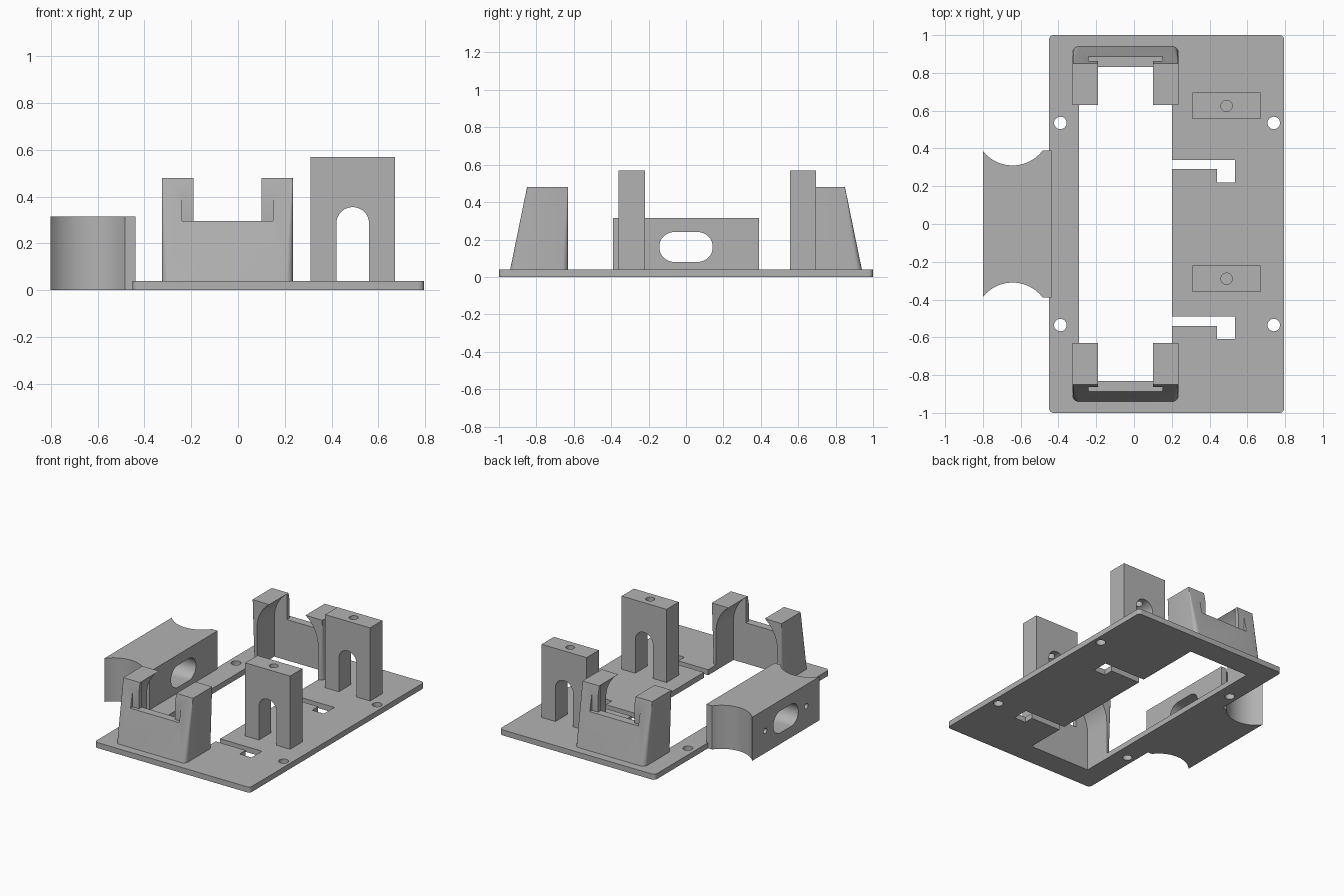
import bpy, bmesh, math

cube = bpy.data.objects.get("Cube")
if cube:
    bpy.data.objects.remove(cube, do_unlink=True)

grey = bpy.data.materials.new("plain grey")
grey.use_nodes = True
COLOUR = (0.45, 0.45, 0.45, 1)
grey.diffuse_color = COLOUR
grey.node_tree.nodes["Principled BSDF"].inputs["Base Color"].default_value = COLOUR


def arc(cx, cy, r, start, end, steps=16):
    angles = [math.radians(start + (end - start) * i / steps) for i in range(steps + 1)]
    return [(cx + r * math.cos(a), cy + r * math.sin(a)) for a in angles]


def rect(x0, x1, y0, y1):
    return [(x0, y0), (x1, y0), (x1, y1), (x0, y1)]


def round_rect(x0, x1, y0, y1, r):
    return (arc(x1 - r, y1 - r, r, 0, 90, 6) + arc(x0 + r, y1 - r, r, 90, 180, 6)
            + arc(x0 + r, y0 + r, r, 180, 270, 6) + arc(x1 - r, y0 + r, r, 270, 360, 6))


def loft(name, lower, upper, lo, hi, axis="z"):
    """Solid between two matching outlines placed at lo and hi along an axis."""
    place = {"z": lambda p, d: (p[0], p[1], d),
             "y": lambda p, d: (p[0], d, p[1]),
             "x": lambda p, d: (d, p[0], p[1])}[axis]
    bm = bmesh.new()
    a = [bm.verts.new(place(p, lo)) for p in lower]
    b = [bm.verts.new(place(p, hi)) for p in upper]
    bm.faces.new(a)
    bm.faces.new(b)
    for i in range(len(a)):
        j = (i + 1) % len(a)
        bm.faces.new((a[i], a[j], b[j], b[i]))
    bmesh.ops.recalc_face_normals(bm, faces=bm.faces[:])
    mesh = bpy.data.meshes.new(name)
    bm.to_mesh(mesh)
    bm.free()
    mesh.materials.append(grey)
    obj = bpy.data.objects.new(name, mesh)
    bpy.context.collection.objects.link(obj)
    return obj


def prism(name, outline, lo, hi, axis="z"):
    return loft(name, outline, outline, lo, hi, axis)


def hole(x, y, r, lo, hi, axis="z"):
    return prism("hole_cutter", arc(x, y, r, 0, 360, 32)[:-1], lo, hi, axis)


def carve(obj, cutters):
    """Subtract the cutters, bake the result and keep creases sharp."""
    for c in cutters:
        c.hide_render = True
        m = obj.modifiers.new("cut", "BOOLEAN")
        m.operation, m.solver, m.object = "DIFFERENCE", "EXACT", c
    bpy.context.view_layer.update()
    graph = bpy.context.evaluated_depsgraph_get()
    mesh = bpy.data.meshes.new_from_object(obj.evaluated_get(graph))
    obj.modifiers.clear()
    obj.data = mesh
    for c in cutters:
        bpy.data.objects.remove(c, do_unlink=True)
    mesh.shade_smooth()
    mesh.set_sharp_from_angle(angle=math.radians(30))


# Base plate with long opening, hooked cable slots and screw holes
MID, TOP = -0.045, 0.04
plate = prism("base_plate", round_rect(-0.45, 0.795, -1, 1, 0.025), 0, TOP)
cuts = [prism("opening", rect(MID - 0.245, MID + 0.245, -0.83, 0.83), -0.1, 0.1)]
for y in (0.34, -0.49):
    hook = [(0.1, y - 0.05), (0.44, y - 0.05), (0.44, y - 0.12),
            (0.535, y - 0.12), (0.535, y), (0.1, y)]
    cuts.append(prism("hook_slot", hook, -0.1, 0.1))
for x in (-0.39, 0.74):
    for y in (-0.535, 0.535):
        cuts.append(hole(x, y, 0.033, -0.1, 0.1))
carve(plate, cuts)

# End cradles: tapered shells scooped from inside and notched at the top
for side, label in ((-1, "front"), (1, "back")):
    def span(a, b):
        return sorted((side * a, side * b))

    x0, x1 = MID - 0.28, MID + 0.28
    cradle = loft(label + "_cradle",
                  round_rect(x0, x1, *span(0.63, 0.94), 0.033),
                  round_rect(x0, x1, *span(0.63, 0.85), 0.003), TOP, 0.48)
    scoop = ([(MID + 0.245, -0.1)] + arc(MID, 0.283, 0.245, 0, 180, 32)
             + [(MID - 0.245, -0.1)])
    carve(cradle, [
        prism("scoop", scoop, *span(0.5, 0.83), "y"),
        prism("notch", rect(MID - 0.145, MID + 0.145, 0.295, 0.7), *span(0.4, 1.1), "y"),
        prism("wide_notch", rect(MID - 0.195, MID + 0.195, 0.295, 0.7),
              *span(0.863, 1.1), "y"),
    ])

# Upright posts with an arched doorway and a vertical hole
for y, label in ((-0.29, "front"), (0.625, "back")):
    post = prism(label + "_post", rect(0.31, 0.67, y - 0.07, y + 0.07), TOP, 0.57)
    arch = [(0.56, -0.1)] + arc(0.49, 0.285, 0.07, 0, 180, 24) + [(0.42, -0.1)]
    carve(post, [prism("arch", arch, y - 0.2, y + 0.2, "y"),
                 hole(0.49, y, 0.03, 0.2, 0.7)])

# Side block with hollowed ends, an oblong window and two blind holes
block = prism("side_block", rect(-0.8, -0.437, -0.39, 0.39), 0, 0.316)
window = arc(0.063, 0.16, 0.08, -90, 90) + arc(-0.063, 0.16, 0.08, 90, 270)
cuts = [prism("window", window, -1, -0.3, "x")]
for s in (-1, 1):
    cuts.append(prism("end_hollow", arc(-0.643, s * 0.51, 0.2, 0, 360, 64)[:-1], -0.1, 0.5))
    cuts.append(hole(s * 0.235, 0.16, 0.019, -0.9, -0.6, "x"))
carve(block, cuts)
